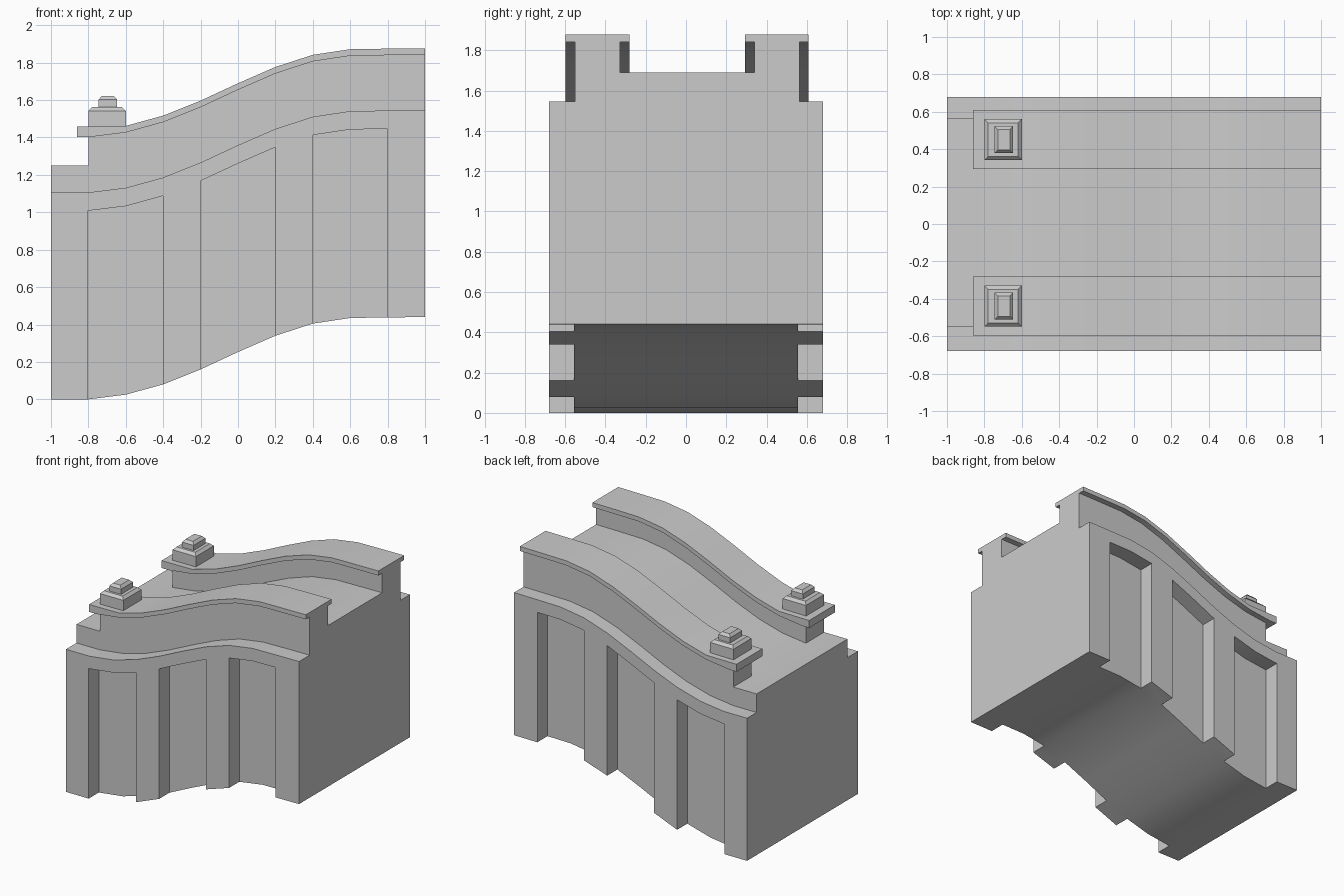
import bpy, bmesh, math

if "Cube" in bpy.data.objects:
    bpy.data.objects.remove(bpy.data.objects["Cube"])

# Height of the S-shaped slope at evenly spaced stations along x
X = [-1, -0.8, -0.6, -0.4, -0.2, 0, 0.2, 0.4, 0.6, 0.8, 1]
H = [0, 0, 0.025, 0.08, 0.16, 0.253, 0.34, 0.405, 0.435, 0.438, 0.44]
YOFF = 0.006  # the upper works sit slightly towards the back


def slope(x):
    for i in range(len(X) - 1):
        if x <= X[i + 1] + 1e-6:
            t = max(0, (x - X[i]) / (X[i + 1] - X[i]))
            return H[i] + t * (H[i + 1] - H[i])
    return H[-1]


def finish(name, bm):
    bmesh.ops.recalc_face_normals(bm, faces=bm.faces)
    me = bpy.data.meshes.new(name)
    bm.to_mesh(me)
    bm.free()
    ob = bpy.data.objects.new(name, me)
    bpy.context.collection.objects.link(ob)
    smooth(ob)
    return ob


def smooth(ob):
    ob.data.shade_smooth()
    ob.data.set_sharp_from_angle(angle=math.radians(30))


def strip(name, x0, x1, y0, y1, low, high):
    """Solid band following the slope; low/high are functions of x."""
    xs = [x0] + [x for x in X if x0 + 0.02 < x < x1 - 0.02] + [x1]
    bm = bmesh.new()
    rings = []
    for x in xs:
        lo, hi = low(x), high(x)
        rings.append([bm.verts.new((x, y, z)) for y, z in
                      ((y0, lo), (y1, lo), (y1, hi), (y0, hi))])
    for a, b in zip(rings, rings[1:]):
        for i in range(4):
            j = (i + 1) % 4
            bm.faces.new((a[i], a[j], b[j], b[i]))
    bm.faces.new(rings[0])
    bm.faces.new(rings[-1])
    return finish(name, bm)


def above(d):
    return lambda x: slope(x) + d


def chamfered_block(name, cx, cy, sx, sy, z0, z1, cut, drop):
    """Box with a chamfered top."""
    bm = bmesh.new()
    rings = []
    for z, c in ((z0, 0), (z1 - drop, 0), (z1, cut)):
        hx, hy = sx / 2 - c, sy / 2 - c
        rings.append([bm.verts.new((cx + u * hx, cy + v * hy, z))
                      for u, v in ((-1, -1), (1, -1), (1, 1), (-1, 1))])
    for a, b in zip(rings, rings[1:]):
        for i in range(4):
            j = (i + 1) % 4
            bm.faces.new((a[i], a[j], b[j], b[i]))
    bm.faces.new(rings[0])
    bm.faces.new(rings[-1])
    return finish(name, bm)


# Main wall with three recessed bays cut into each side
body = strip("main_wall", -1, 1, -0.68, 0.68, above(0), above(1.106))
cutters = []
for x0, x1 in ((-0.805, -0.4), (-0.2, 0.2), (0.4, 0.8)):
    for y0, y1 in ((-0.9, -0.555), (0.555, 0.9)):
        c = strip("bay_cutter", x0, x1, y0, y1, above(-0.3), above(1.008))
        c.hide_render = True
        cutters.append(c)
        m = body.modifiers.new("bay", 'BOOLEAN')
        m.operation = 'DIFFERENCE'
        m.solver = 'EXACT'
        m.object = c
dg = bpy.context.evaluated_depsgraph_get()
cut_mesh = bpy.data.meshes.new_from_object(body.evaluated_get(dg))
body.modifiers.clear()
body.data = cut_mesh
smooth(body)
for c in cutters:
    bpy.data.objects.remove(c)

# Walkway floor on top of the wall
strip("walkway_floor", -1, 1, YOFF - 0.557, YOFF + 0.557, above(1.106), above(1.25))


# Cap top levels off at the lower end under the post
def cap_top(x):
    return max(1.46, slope(x) + 1.437)


# Parapets, overhanging caps and end posts on both sides
for s, side in ((-1, "front"), (1, "back")):
    def span(a, b):
        return sorted((YOFF + s * a, YOFF + s * b))
    strip(side + "_parapet", -0.8, 1, *span(0.333, 0.557), above(1.25), above(1.402))
    strip(side + "_parapet_cap", -0.86, 1, *span(0.287, 0.603), above(1.402), cap_top)
    cy = YOFF + s * 0.445
    chamfered_block(side + "_post_base", -0.7, cy, 0.2, 0.22, 1.455, 1.562, 0.02, 0.02)
    chamfered_block(side + "_post_knob", -0.696, cy, 0.1, 0.145, 1.555, 1.622, 0.018, 0.02)
